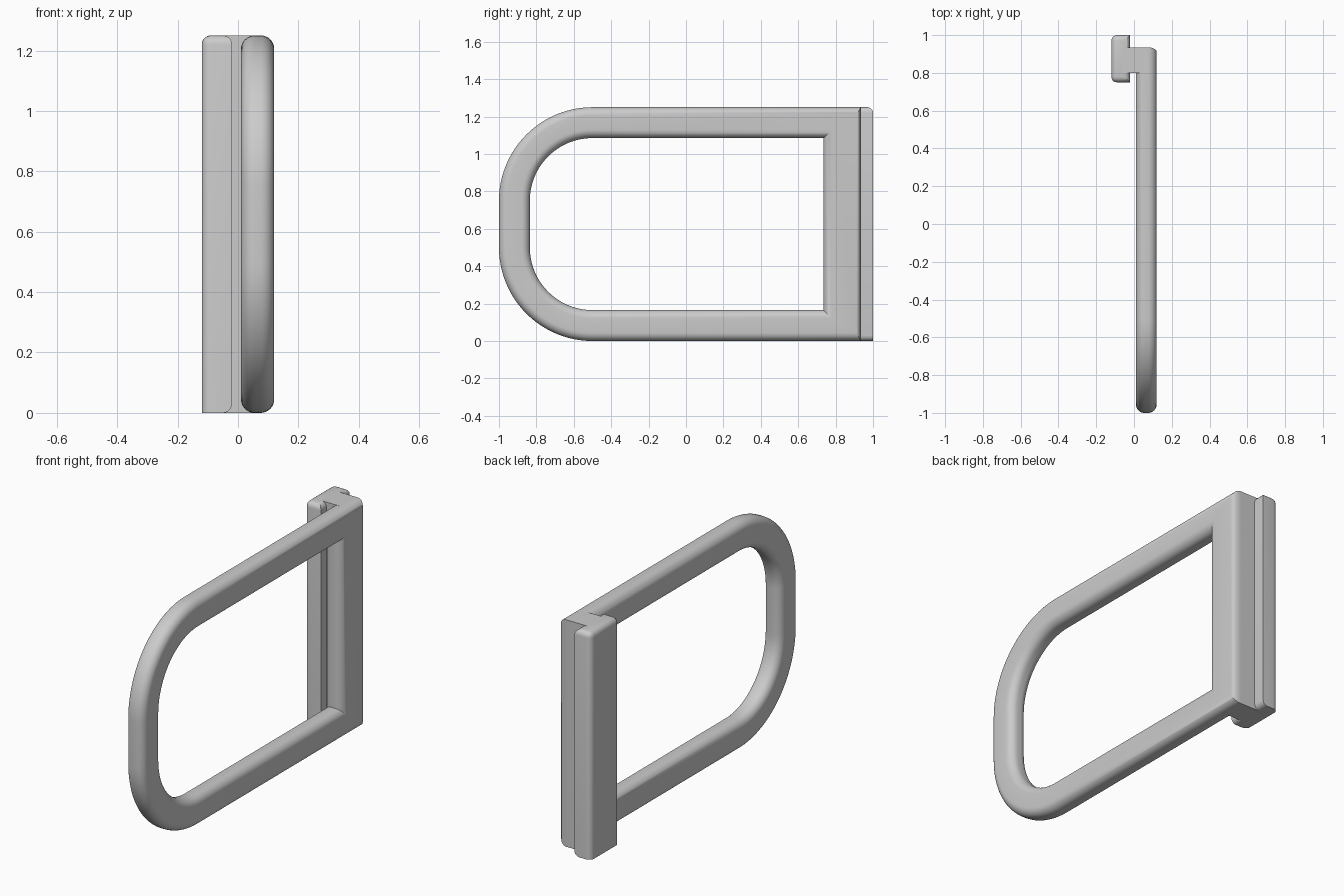
import bpy, bmesh
from math import sin, cos, pi
from mathutils import Vector

if "Cube" in bpy.data.objects:
    bpy.data.objects.remove(bpy.data.objects["Cube"])

grey = bpy.data.materials.new("plain grey")
grey.use_nodes = True
colour = (0.6, 0.6, 0.6, 1)
grey.diffuse_color = colour
grey.node_tree.nodes["Principled BSDF"].inputs["Base Color"].default_value = colour

H = 1.25          # overall height
X0, X1 = 0.01, 0.12   # loop thickness range
W = 0.165         # loop bar width
R = 0.5           # outer bend radius
ROUND = 0.045     # bar edge rounding


def finish(name, bm):
    bmesh.ops.recalc_face_normals(bm, faces=bm.faces)
    mesh = bpy.data.meshes.new(name)
    bm.to_mesh(mesh)
    bm.free()
    mesh.materials.append(grey)
    ob = bpy.data.objects.new(name, mesh)
    bpy.context.collection.objects.link(ob)
    bpy.ops.object.select_all(action="DESELECT")
    ob.select_set(True)
    bpy.context.view_layer.objects.active = ob
    bpy.ops.object.shade_smooth_by_angle(angle=0.6)
    return ob


def box(name, low, high, pick=None, radius=0.03):
    """Box whose picked edges are rounded; pick gets the edge centre as -1..1."""
    bm = bmesh.new()
    bmesh.ops.create_cube(bm, size=2)
    edges = [e for e in bm.edges if pick and pick(*((e.verts[0].co + e.verts[1].co) / 2))]
    low, high = Vector(low), Vector(high)
    for v in bm.verts:
        v.co = (low + high) / 2 + v.co * (high - low) / 2
    if edges:
        bmesh.ops.bevel(bm, geom=edges, offset=radius, segments=5, profile=0.5, affect="EDGES")
    return finish(name, bm)


# Stations of the loop: outer point, inner point, outer inset and inner inset (y, z)
stations = []


def bend(centre_z, start):
    for i in range(25):
        a = start + pi / 2 * i / 24
        d = Vector((cos(a), sin(a)))
        c = Vector((-0.5, centre_z))
        stations.append((c + d * R, c + d * (R - W), -d, d))


back, inner_back = 0.935, 0.735
stations.append((Vector((back, H)), Vector((inner_back, H - W)), Vector((-0.55, -1)), Vector((1, 1))))
bend(H - R, pi / 2)
bend(R, pi)
stations.append((Vector((back, 0)), Vector((inner_back, W)), Vector((-0.55, 1)), Vector((1, -1))))

# Rounded bar section: (outer side?, inset, x)
section = []
for outer, x_edge, sx, flip in ((True, X1, -1, False), (False, X1, -1, True),
                                (False, X0, 1, False), (True, X0, 1, True)):
    corner = []
    for i in range(9):
        a = pi / 2 * i / 8
        corner.append((outer, ROUND * (1 - cos(a)), x_edge + sx * ROUND * (1 - sin(a))))
    section += corner[::-1] if flip else corner

bm = bmesh.new()
rings = []
for out, inn, out_in, inn_in in stations:
    ring = []
    for outer, inset, x in section:
        p = out + out_in * inset if outer else inn + inn_in * inset
        ring.append(bm.verts.new((x, p.x, p.y)))
    rings.append(ring)
for i, ring in enumerate(rings):
    nxt = rings[(i + 1) % len(rings)]
    for j in range(len(ring)):
        k = (j + 1) % len(ring)
        bm.faces.new((ring[j], ring[k], nxt[k], nxt[j]))
finish("handle_loop", bm)

# Web joining the loop's upright to the rail
box("web", (-0.06, 0.80, 0), (0.065, back, H))

# Mounting rail: rounded top, rounded outer uprights and lower inner edge
box("mounting_rail", (-0.12, 0.75, 0), (-0.02, 1.0, H),
    lambda x, y, z: z > 0.5 or (x < -0.5 and abs(y) > 0.5) or (x > 0.5 and z < -0.5))
